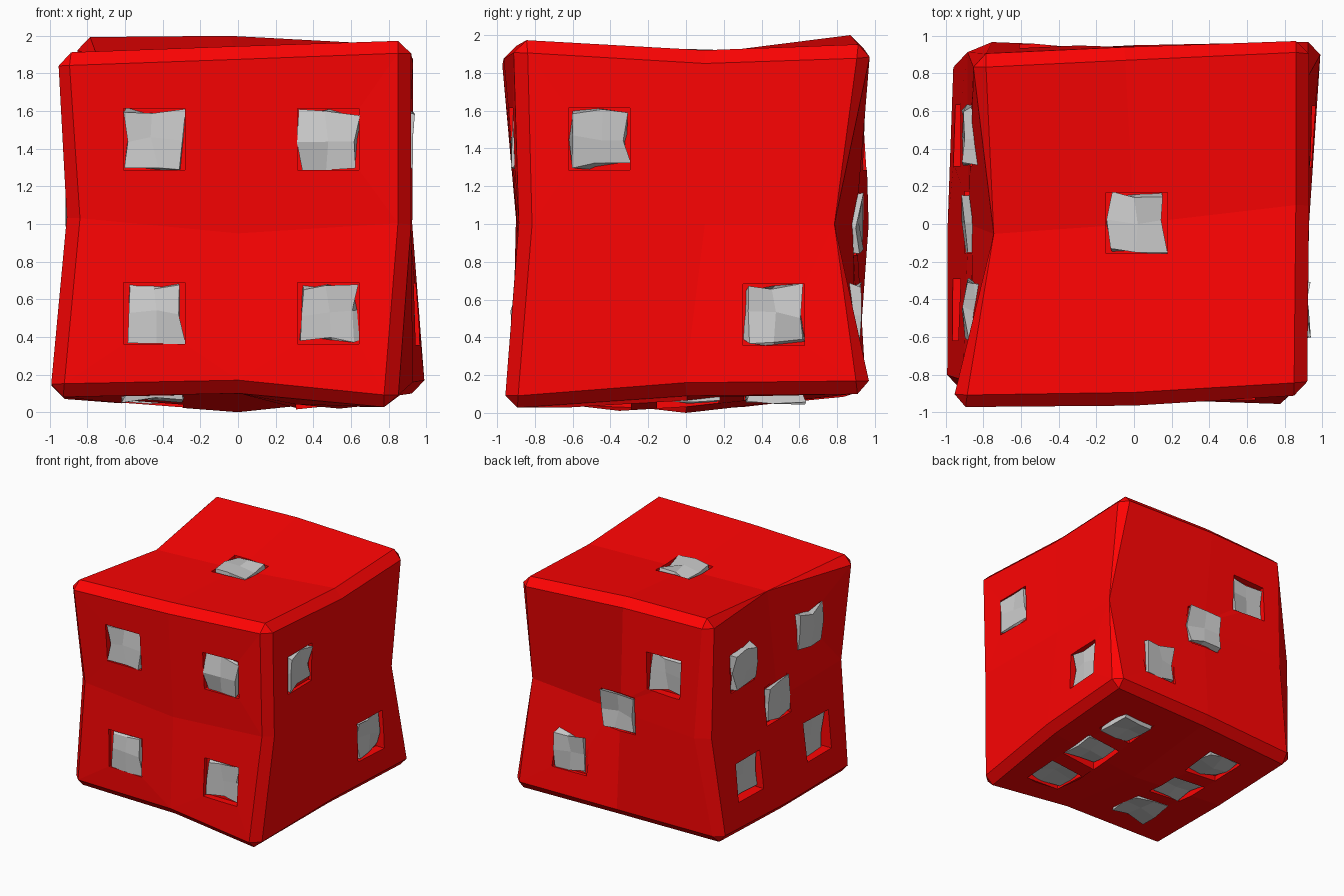
import bpy, bmesh, random
from mathutils import Vector

if "Cube" in bpy.data.objects:
    bpy.data.objects.remove(bpy.data.objects["Cube"])

random.seed(4)

# lattice of the wobbly cube: ordered by x, then y, then z in (-1, 0, 1)
LATTICE = [
    (-1.0, -.87, .08), (-.91, -.90, 1.03), (-.97, -.98, 1.91),
    (-.99, 0, .07), (-.88, 0, 1.0), (-.81, -.05, 1.91),
    (-.97, .90, .085), (-.82, .94, 1.0), (-.86, .90, 2.0),
    (0, -.93, .10), (0, -.89, .95), (0, -.965, 1.945),
    (0, 0, 0), (0, 0, 1), (0, 0, 1.89),
    (0, .95, .10), (0, .90, 1.0), (-.05, .94, 2.0),
    (.84, -.965, .015), (.92, -.885, 1.0), (.92, -.91, 1.98),
    (.93, 0, .09), (.91, .10, 1.0), (.93, .10, 1.92),
    (1.0, .98, .10), (.94, .855, 1.0), (.93, .985, 1.95)]


def split_cube():
    """New bmesh: cube of size 2 with each face split 2 x 2."""
    bm = bmesh.new()
    bmesh.ops.create_cube(bm, size=2)
    bmesh.ops.subdivide_edges(bm, edges=list(bm.edges), cuts=1, use_grid_fill=True)
    bm.normal_update()
    return bm


def make_object(name, bm):
    mesh = bpy.data.meshes.new(name)
    bm.to_mesh(mesh)
    obj = bpy.data.objects.new(name, mesh)
    bpy.context.collection.objects.link(obj)
    return obj


# die body: warped cube with chamfered edges
bm = split_cube()
rim = [e for e in bm.edges if e.calc_face_angle(0) > 1]
for v in bm.verts:
    i, j, k = (round(c) + 1 for c in v.co)
    v.co = LATTICE[i * 9 + j * 3 + k]
bmesh.ops.bevel(bm, geom=rim, offset=.07, offset_type='OFFSET', segments=1,
                profile=.5, affect='EDGES')
bmesh.ops.recalc_face_normals(bm, faces=list(bm.faces))
body = make_object("die_body", bm)
bm.free()
red = bpy.data.materials.new("red")
red.diffuse_color = (1, .001, .001, 1)
red.use_nodes = True
red.node_tree.nodes["Principled BSDF"].inputs["Base Color"].default_value = red.diffuse_color
body.data.materials.append(red)

# pip layout: normal, distance of the pip faces from the centre, in-plane positions
A, B = -.455, .47
FACES = {
    "front": ((0, -1, 0), .91, [(-.445, .45), (.48, .45), (-.445, -.475), (.48, -.475)]),
    "right": ((1, 0, 0), .92, [(-.46, .45), (.465, -.48)]),
    "top": ((0, 0, 1), .905, [(.015, .005)]),
    "back": ((0, 1, 0), .92, [(-.445, .45), (.015, 0), (.48, -.475)]),
    "left": ((-1, 0, 0), .895, [(A, .45), (B, .45), (.01, 0), (A, -.475), (B, -.475)]),
    "bottom": ((0, 0, -1), .935, [(x, y) for x in (A, B) for y in (A, .01, B)]),
}
cut = bmesh.new()
for face, (normal, reach, spots) in FACES.items():
    n = Vector(normal)
    axis = max(range(3), key=lambda i: abs(n[i]))
    u, w = [Vector([float(i == a) for i in range(3)]) for a in range(3) if a != axis]
    for number, (a, b) in enumerate(spots, 1):
        spot = Vector((0, 0, 1)) + u * a + w * b + n * reach
        # square pocket, its floor just under the pip face
        for v in bmesh.ops.create_cube(cut, size=2)["verts"]:
            c = v.co.copy()
            v.co = spot + u * c.dot(u) * .163 + w * c.dot(w) * .163 + n * (c.dot(n) * .12 + .085)
        # rough pip sitting in it
        pip = split_cube()
        for v in pip.verts:
            c = v.co.copy()
            jitter = Vector([random.uniform(-.022, .022) for _ in range(3)])
            v.co = (spot + u * c.dot(u) * .148 + w * c.dot(w) * .148
                    + n * (c.dot(n) * .05 - .05) + jitter)
        bmesh.ops.recalc_face_normals(pip, faces=list(pip.faces))
        make_object(f"{face}_pip_{number}", pip)
        pip.free()

# cut the pockets out of the body
bmesh.ops.recalc_face_normals(cut, faces=list(cut.faces))
cutter = make_object("pocket_cutter", cut)
cut.free()
cutter.hide_render = True
mod = body.modifiers.new("pockets", 'BOOLEAN')
mod.operation, mod.solver, mod.object = 'DIFFERENCE', 'EXACT', cutter
bpy.context.view_layer.objects.active = body
bpy.ops.object.modifier_apply(modifier=mod.name)
bpy.data.objects.remove(cutter)
